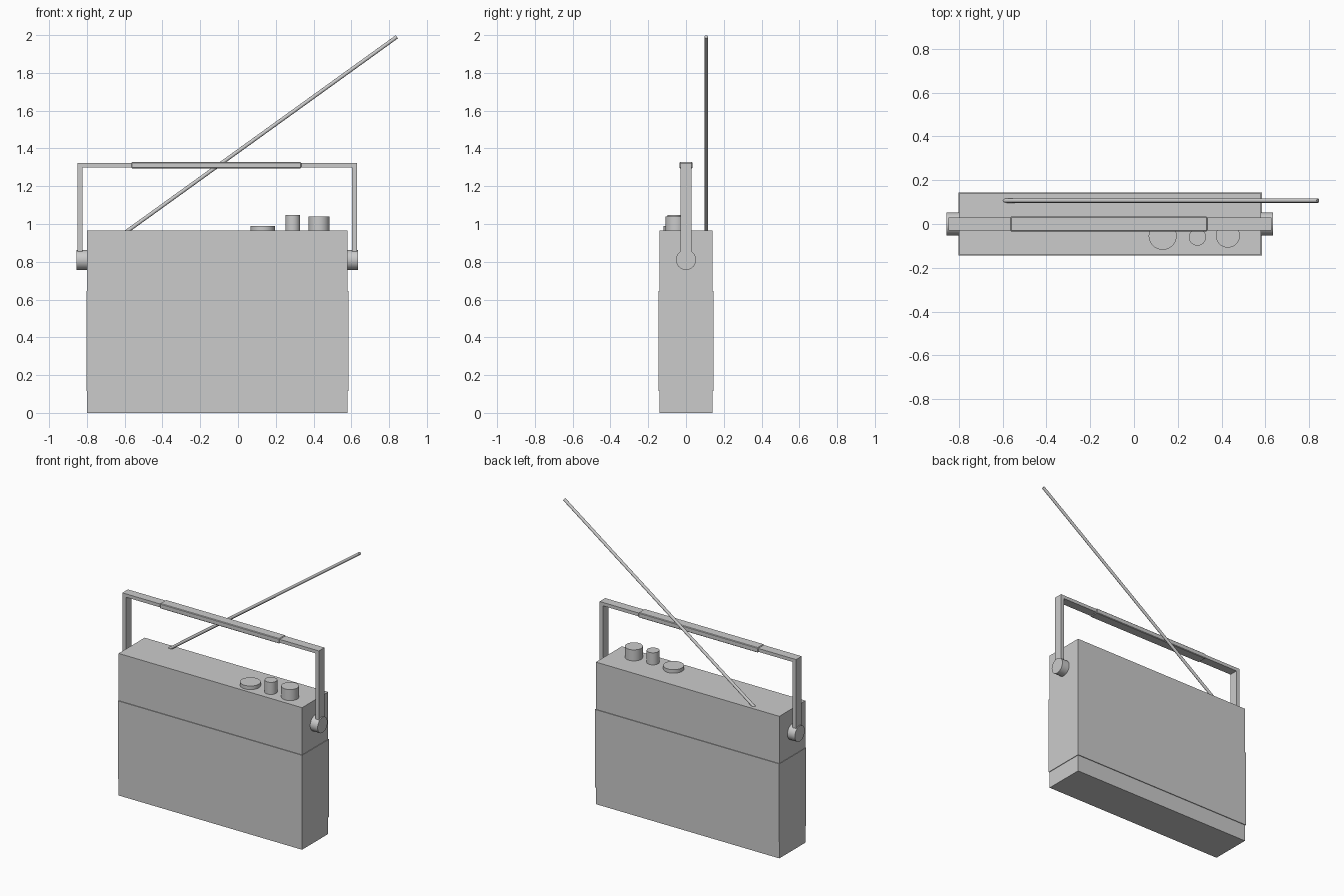
import bpy
import math
from mathutils import Vector

old = bpy.data.objects.get("Cube")
if old:
    bpy.data.objects.remove(old, do_unlink=True)

grey = bpy.data.materials.new("plain_grey")
grey.use_nodes = True
COLOUR = (0.6, 0.6, 0.6, 1)
grey.diffuse_color = COLOUR
grey.node_tree.nodes["Principled BSDF"].inputs["Base Color"].default_value = COLOUR


def finish(name):
    ob = bpy.context.object
    ob.name = name
    ob.data.materials.append(grey)
    return ob


def box(name, low, high):
    low, high = Vector(low), Vector(high)
    bpy.ops.mesh.primitive_cube_add(size=1, location=(low + high) / 2)
    ob = finish(name)
    ob.scale = high - low
    bpy.ops.object.transform_apply(location=False, rotation=False, scale=True)
    return ob


def rod(name, start, end, radius, sides=32):
    start, end = Vector(start), Vector(end)
    axis = end - start
    bpy.ops.mesh.primitive_cylinder_add(
        vertices=sides, radius=radius, depth=axis.length, location=(start + end) / 2,
        rotation=axis.to_track_quat("Z", "Y").to_euler())
    ob = finish(name)
    bpy.ops.object.shade_smooth_by_angle(angle=math.radians(50))
    return ob


# Case with a slightly proud band around its middle
LEFT, RIGHT, TOP, MID = -0.8, 0.58, 0.966, -0.11
box("case", (LEFT, -0.14, 0), (RIGHT, 0.14, TOP))
box("case_band", (LEFT - 0.003, -0.145, 0.115), (RIGHT + 0.004, 0.145, 0.645))

# Handle: two arms on round pivots, a crossbar and a thicker grip
for side, s in (("right", -1), ("left", 1)):
    outer, inner = MID + s * 0.739, MID + s * 0.713
    box("handle_arm_" + side, (min(outer, inner), -0.03, 0.81),
        (max(outer, inner), 0.03, 1.3))
    rod("handle_pivot_" + side, (MID + s * 0.685, 0, 0.81),
        (MID + s * 0.746, 0, 0.81), 0.053)
box("handle_bar", (MID - 0.739, -0.03, 1.3), (MID + 0.739, 0.03, 1.323))
grip = box("handle_grip", (-0.565, -0.034, 1.294), (0.335, 0.034, 1.328))
bevel = grip.modifiers.new("soft_edges", "BEVEL")
bevel.width = 0.004
bevel.segments = 1

# Controls on the top
for name, x, y, radius, height in (
        ("tuning_disc", 0.131, -0.054, 0.064, 0.024),
        ("small_knob", 0.29, -0.06, 0.039, 0.082),
        ("large_knob", 0.429, -0.053, 0.055, 0.075)):
    rod(name, (x, y, TOP - 0.01), (x, y, TOP + height), radius)

# Slanted aerial
rod("aerial", (-0.594, 0.107, 0.957), (0.841, 0.107, 1.991), 0.01, 12)
